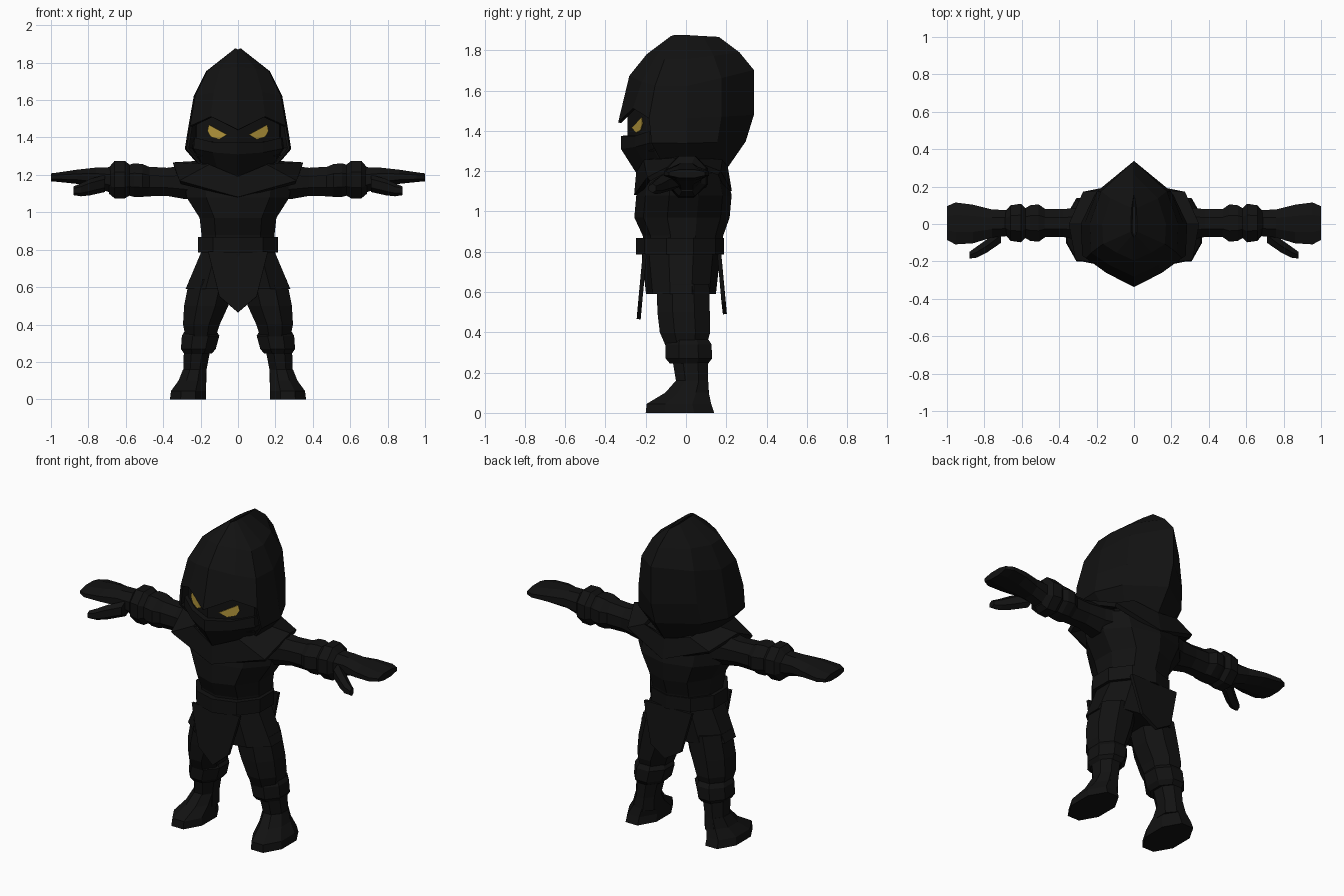
import bpy, bmesh, math

def material(name, rgb):
    m = bpy.data.materials.new(name)
    m.diffuse_color = (*rgb, 1)
    return m

BLACK = material("black cloth", (0.006, 0.006, 0.006))
GOLD = material("gold eyes", (0.46, 0.31, 0.045))

def make(name, verts, faces, mat=BLACK, mirror=False, thick=0):
    """Build a flat-shaded object, optionally mirrored in x and thickened."""
    bm = bmesh.new()
    vs = [bm.verts.new(v) for v in verts]
    for f in faces:
        bm.faces.new([vs[i] for i in f])
    bmesh.ops.recalc_face_normals(bm, faces=bm.faces[:])
    me = bpy.data.meshes.new(name)
    bm.to_mesh(me)
    bm.free()
    me.materials.append(mat)
    ob = bpy.data.objects.new(name, me)
    bpy.context.collection.objects.link(ob)
    if mirror:
        ob.modifiers.new("mirror", 'MIRROR').merge_threshold = 0.0005
    if thick:
        s = ob.modifiers.new("thickness", 'SOLIDIFY')
        s.thickness = thick
        s.offset = 0
    return ob

def loft(name, rows, n=8, axis='z', mirror=False):
    """Rows: z, cx, cy, rx, ry (upright) or x, cy, cz, ry, rz (axis x)."""
    verts, faces = [], []
    k = 1 / math.cos(math.pi / n)
    for t, a, b, ra, rb in rows:
        for i in range(n):
            w = 2 * math.pi * (i + 0.5) / n
            p, q = a + ra * k * math.cos(w), b + rb * k * math.sin(w)
            verts.append((p, q, t) if axis == 'z' else (t, p, q))
    for r in range(len(rows) - 1):
        for i in range(n):
            j = (i + 1) % n
            faces.append((r*n + i, r*n + j, r*n + n + j, r*n + n + i))
    faces += [tuple(range(n)), tuple(range((len(rows) - 1) * n, len(rows) * n))]
    return make(name, verts, faces, mirror=mirror)

def head_shell(name, rows, skip=lambda r, i: False, cap=False, thick=0):
    """Half rings with a front and a back ridge.
    Rows: half width, front y, back y, z front, z brow, z side, z back."""
    verts, faces = [], []
    for w, f, b, zf, zm, zs, zb in rows:
        verts += [(0, f, zf), (.55*w, .78*f, zm), (.97*w, .55*f, zs),
                  (w, 0, zs), (.74*w, .52*b, (zs + zb) / 2), (0, b, zb)]
    for r in range(len(rows) - 1):
        for i in range(5):
            if not skip(r, i):
                faces.append((r*6 + i, r*6 + i + 1, r*6 + i + 7, r*6 + i + 6))
    if cap:
        faces += [tuple(range(6)), tuple(range(len(rows)*6 - 6, len(rows)*6))]
    used = sorted({i for f in faces for i in f})
    remap = {v: i for i, v in enumerate(used)}
    make(name, [verts[i] for i in used], [[remap[i] for i in f] for f in faces],
         mirror=True, thick=thick)

# Hood, open at the face
head_shell("hood", [
    (.012, -.07, .16, 1.865, 1.87, 1.87, 1.86),
    (.165, -.19, .26, 1.775, 1.765, 1.75, 1.785),
    (.23, -.275, .33, 1.67, 1.64, 1.62, 1.70),
    (.258, -.33, .33, 1.44, 1.51, 1.46, 1.48),
    (.278, -.31, .29, 1.35, 1.35, 1.34, 1.35),
    (.20, -.22, .20, 1.24, 1.24, 1.25, 1.22)],
    skip=lambda r, i: r >= 3 and i < 2, thick=.014)

# Face and cloth mask
head_shell("face", [
    (.23, -.29, .2, 1.58, 1.58, 1.55, 1.5),
    (.23, -.29, .2, 1.3, 1.3, 1.3, 1.3)], cap=True)
head_shell("mask", [
    (.24, -.323, .2, 1.375, 1.375, 1.40, 1.4),
    (.245, -.323, .2, 1.31, 1.32, 1.34, 1.34),
    (.19, -.24, .17, 1.18, 1.21, 1.25, 1.22)], cap=True)

# Slanted eyes, thin plates on the face
eye = [(.058, 1.415), (.155, 1.468), (.163, 1.435), (.145, 1.403), (.10, 1.39)]
make("eyes", [(x, -.297 + .5 * x, z) for x, z in eye], [range(5)],
     GOLD, mirror=True, thick=.004)

# Torso, belt and skirt
loft("torso", [(.78, 0, -.02, .19, .18), (.88, 0, -.015, .195, .19),
               (.97, 0, -.02, .205, .225), (1.08, 0, -.01, .275, .225),
               (1.19, 0, -.01, .29, .2), (1.25, 0, 0, .2, .16)], 10)
loft("belt", [(.786, 0, -.03, .215, .207), (.868, 0, -.03, .215, .207)], 10)
loft("skirt", [(.82, 0, -.03, .18, .17), (.78, 0, -.025, .2, .185),
               (.59, 0, -.025, .28, .165)], 10)
for name, y0, y1, tip in (("front_panel", -.205, -.235, .465),
                          ("back_panel", .165, .193, .49)):
    ym = y0 + (y1 - y0) * .75
    make(name, [(-.16, y0, .79), (.16, y0, .79), (.1, ym, .55),
                (0, y1, tip), (-.1, ym, .55)], [(0, 1, 2, 3, 4)], thick=.02)

# Wrapped collar: inner and outer edges from front centre over the shoulder
inner = [(0, -.235, 1.19), (.15, -.2, 1.25), (.18, 0, 1.265),
         (.15, .17, 1.25), (0, .195, 1.22)]
outer = [(0, -.245, 1.08), (.31, -.185, 1.16), (.345, 0, 1.255),
         (.27, .165, 1.19), (0, .215, 1.1)]
make("collar", inner + outer, [(i, i + 1, i + 6, i + 5) for i in range(4)],
     mirror=True, thick=.025)

# Arms
loft("sleeve", [(.18, 0, 1.16, .12, .09), (.28, 0, 1.16, .09, .09),
                (.38, .005, 1.163, .074, .075), (.5, .005, 1.165, .074, .08)],
     8, 'x', True)
loft("bracer", [(.47, .005, 1.165, .072, .075), (.51, .005, 1.17, .1, .088),
                (.555, .005, 1.172, .095, .09), (.58, .005, 1.172, .08, .083),
                (.605, .005, 1.175, .103, .1), (.66, .005, 1.175, .095, .1),
                (.69, .005, 1.17, .06, .07)], 8, 'x', True)
loft("hand", [(.66, .005, 1.17, .068, .072), (.76, .003, 1.185, .075, .054),
              (.86, 0, 1.19, .103, .038), (.955, .003, 1.188, .112, .026),
              (1.0, .005, 1.187, .09, .021)], 8, 'x', True)
loft("thumb", [(.71, -.06, 1.155, .04, .04), (.79, -.12, 1.135, .035, .038),
               (.84, -.15, 1.12, .03, .03), (.88, -.167, 1.115, .018, .02)],
     6, 'x', True)

# Legs
loft("trouser_leg", [(.64, .14, -.015, .12, .13), (.5, .17, -.012, .118, .13),
                     (.4, .196, -.005, .098, .125), (.33, .2, 0, .08, .1)],
     8, mirror=True)
loft("knee_band", [(.365, .2, .01, .085, .1), (.34, .2, .012, .1, .115),
                   (.27, .212, .014, .093, .115), (.245, .214, .015, .075, .095)],
     8, mirror=True)
loft("boot_shaft", [(.28, .217, .02, .072, .09), (.16, .23, .03, .062, .08),
                    (.08, .24, .03, .07, .085)], 8, mirror=True)
loft("foot", [(0, .267, -.03, .097, .17), (.045, .265, -.035, .093, .16),
              (.1, .245, .005, .073, .108), (.16, .232, .03, .062, .08)],
     8, mirror=True)
